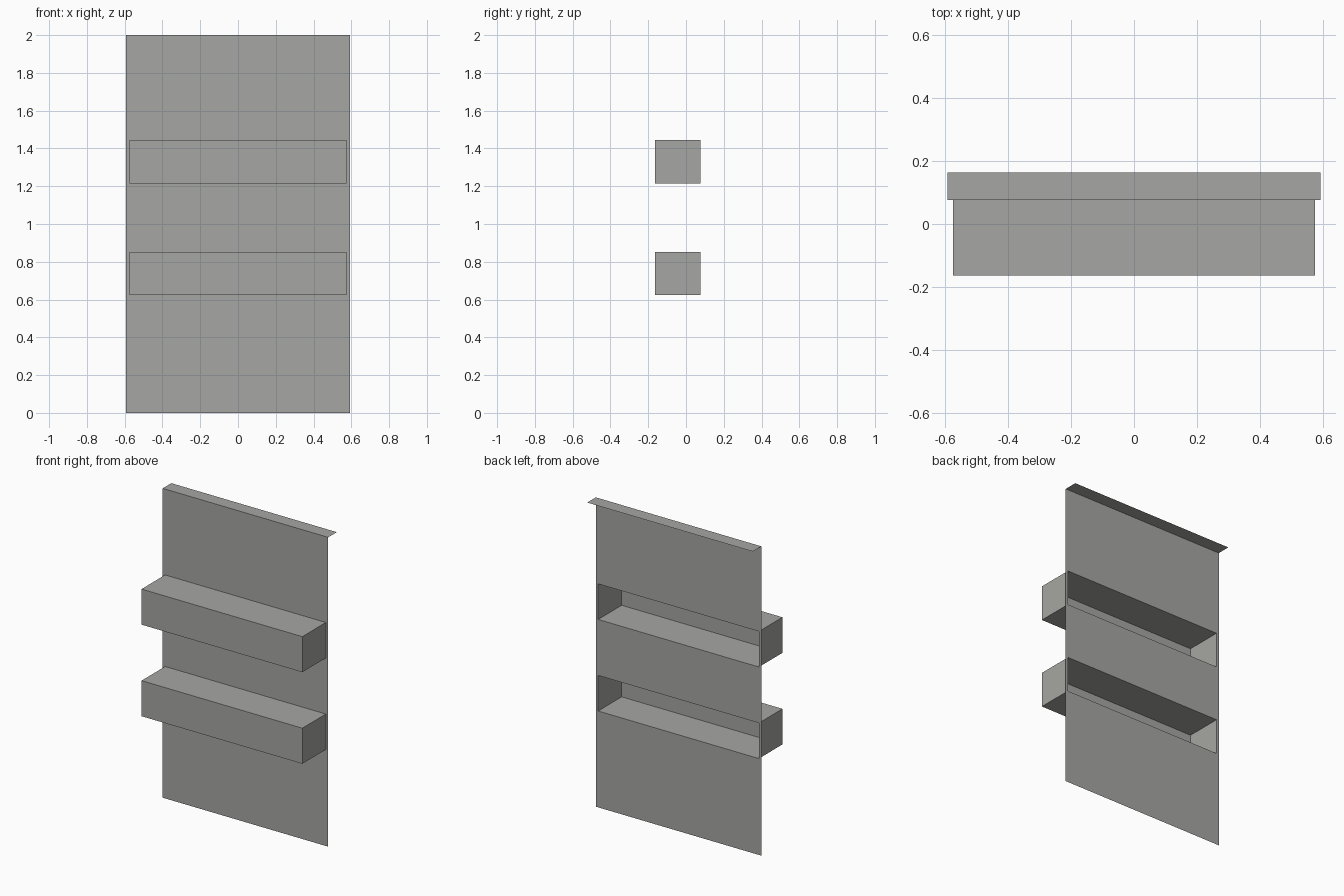
import bpy
import bmesh

if "Cube" in bpy.data.objects:
    bpy.data.objects.remove(bpy.data.objects["Cube"], do_unlink=True)

HALF_W, HEIGHT = 0.592, 2.0          # back sheet
BOX_HALF_W = 0.575                   # projecting trays
FRONT_Y, SHEET_Y, BACK_Y = -0.164, 0.076, 0.164
TRAYS = {"lower_tray": (0.623, 0.853), "upper_tray": (1.215, 1.445)}

grey = bpy.data.materials.new("warm_grey")
grey.use_nodes = True
colour = (0.38, 0.38, 0.366, 1)
grey.diffuse_color = colour
grey.node_tree.nodes["Principled BSDF"].inputs["Base Color"].default_value = colour


def make_object(name, bm):
    mesh = bpy.data.meshes.new(name)
    bm.to_mesh(mesh)
    bm.free()
    mesh.materials.append(grey)
    obj = bpy.data.objects.new(name, mesh)
    bpy.context.collection.objects.link(obj)
    return obj


def add_quad(bm, corners):
    bm.faces.new([bm.verts.new(c) for c in corners])


# Thin upright sheet, left open behind each tray
bm = bmesh.new()
xs = [-HALF_W, -BOX_HALF_W, BOX_HALF_W, HALF_W]
zs = [0] + [z for span in TRAYS.values() for z in span] + [HEIGHT]
for i, (x0, x1) in enumerate(zip(xs, xs[1:])):
    for j, (z0, z1) in enumerate(zip(zs, zs[1:])):
        if i == 1 and j % 2 == 1:
            continue
        add_quad(bm, [(x0, SHEET_Y, z0), (x1, SHEET_Y, z0),
                      (x1, SHEET_Y, z1), (x0, SHEET_Y, z1)])
bmesh.ops.remove_doubles(bm, verts=bm.verts, dist=0.0001)
make_object("back_sheet", bm)

# Flat lip folded backwards along the top edge
bm = bmesh.new()
add_quad(bm, [(-HALF_W, SHEET_Y, HEIGHT), (HALF_W, SHEET_Y, HEIGHT),
              (HALF_W, BACK_Y, HEIGHT), (-HALF_W, BACK_Y, HEIGHT)])
make_object("top_lip", bm)

# Hollow trays, open at the back
for name, (z0, z1) in TRAYS.items():
    bm = bmesh.new()
    bmesh.ops.create_cube(bm, size=1)
    bmesh.ops.scale(bm, verts=bm.verts,
                    vec=(2 * BOX_HALF_W, SHEET_Y - FRONT_Y, z1 - z0))
    bmesh.ops.translate(bm, verts=bm.verts,
                        vec=(0, (SHEET_Y + FRONT_Y) / 2, (z0 + z1) / 2))
    bm.normal_update()
    back = [f for f in bm.faces if f.normal.y > 0.9]
    bmesh.ops.delete(bm, geom=back, context='FACES_ONLY')
    make_object(name, bm)
